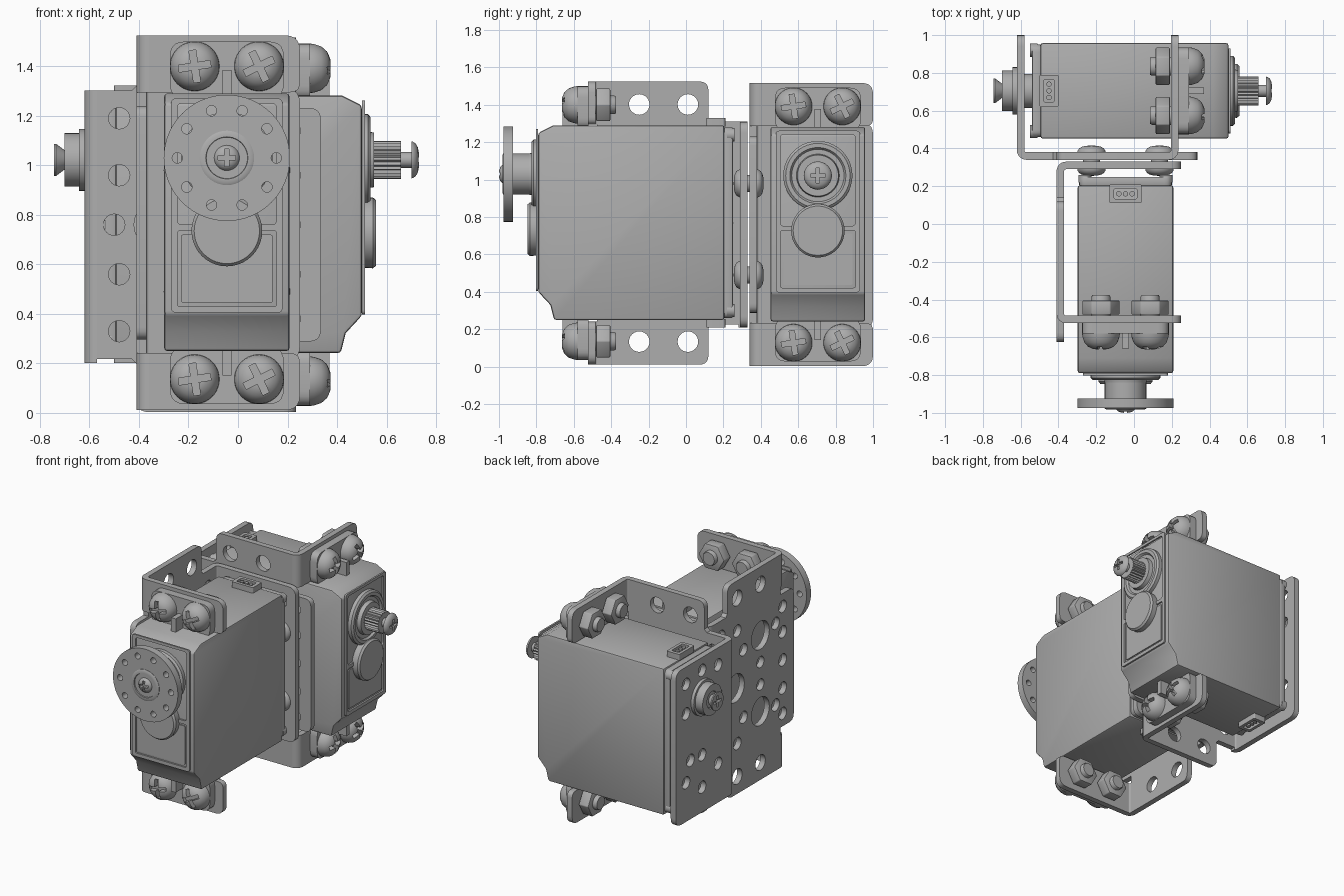
import bpy, bmesh, math
from mathutils import Matrix, Vector

if "Cube" in bpy.data.objects:
    bpy.data.objects.remove(bpy.data.objects["Cube"])

grey = bpy.data.materials.new("grey")
grey.use_nodes = True
grey.diffuse_color = (0.42, 0.42, 0.42, 1)
grey.node_tree.nodes["Principled BSDF"].inputs["Base Color"].default_value = grey.diffuse_color

T = Matrix.Translation
FRONT = Matrix.Rotation(math.pi / 2, 4, "X")    # local z -> -y
BACK = Matrix.Rotation(-math.pi / 2, 4, "X")    # local z -> +y
SIDE = Matrix(((0, 0, 1), (1, 0, 0), (0, 1, 0))).to_4x4()   # (u, v, w) -> (y, z, x)
CX, CZ, AXIS = -0.045, 0.768, 1.03              # unit centre and output height


def link(name, mesh, matrix):
    ob = bpy.data.objects.new(name, mesh)
    bpy.context.collection.objects.link(ob)
    ob.matrix_world = matrix
    return ob


def bake(ob, name):
    """Turn an object with its modifiers into a finished mesh."""
    dg = bpy.context.evaluated_depsgraph_get()
    mesh = bpy.data.meshes.new_from_object(ob.evaluated_get(dg))
    bpy.data.objects.remove(ob)
    mesh.name = name
    mesh.materials.clear()
    mesh.materials.append(grey)
    mesh.shade_smooth()
    mesh.set_sharp_from_angle(angle=math.radians(32))
    return mesh


def circle(x, y, r, n=24):
    return [(x + r * math.cos(i * math.tau / n), y + r * math.sin(i * math.tau / n)) for i in range(n)]


def rounded(points, steps=5):
    """Round every (x, y, radius) corner of an outline."""
    out = []
    for i, (x, y, r) in enumerate(points):
        p = Vector((x, y))
        if r == 0:
            out.append(p)
            continue
        a, b = (p + (Vector(q[:2]) - p).normalized() * r for q in (points[i - 1], points[(i + 1) % len(points)]))
        for s in range(steps + 1):
            t = s / steps
            out.append(a * (1 - t) ** 2 + p * 2 * t * (1 - t) + b * t * t)
    return out


def rect(x0, x1, y0, y1, r=0.0):
    return rounded([(x0, y0, r), (x1, y0, r), (x1, y1, r), (x0, y1, r)])


def sheet(name, outlines, w0, w1, bevel=0.0):
    """Fill the first outline, with the others as holes, from depth w0 to w1."""
    cu = bpy.data.curves.new(name, "CURVE")
    cu.dimensions, cu.fill_mode, cu.extrude = "2D", "BOTH", (w1 - w0) / 2
    for pts in outlines:
        sp = cu.splines.new("POLY")
        sp.points.add(len(pts) - 1)
        sp.use_cyclic_u = True
        for q, p in zip(sp.points, pts):
            q.co = (p[0], p[1], 0, 1)
    mesh = bake(link(name, cu, Matrix()), name)
    bpy.data.curves.remove(cu)
    bm = bmesh.new()
    bm.from_mesh(mesh)
    bmesh.ops.translate(bm, verts=bm.verts, vec=(0, 0, (w0 + w1) / 2))
    bmesh.ops.remove_doubles(bm, verts=bm.verts, dist=1e-5)
    if bevel:
        bmesh.ops.dissolve_limit(bm, angle_limit=0.01, verts=bm.verts, edges=bm.edges)
    bmesh.ops.recalc_face_normals(bm, faces=bm.faces)
    bm.to_mesh(mesh)
    bm.free()
    ob = link(name, mesh, Matrix())
    if bevel:
        mod = ob.modifiers.new("bevel", "BEVEL")
        mod.width, mod.segments, mod.limit_method = bevel, 2, "ANGLE"
    return bake(ob, name)


def lathe(name, profile, cutter=None):
    """Spin (radius, height) points about z."""
    bm = bmesh.new()
    vs = [bm.verts.new((r, 0, h)) for r, h in profile]
    es = [bm.edges.new(e) for e in zip(vs, vs[1:])]
    bmesh.ops.spin(bm, geom=vs + es, cent=(0, 0, 0), axis=(0, 0, 1), angle=math.tau, steps=40)
    bmesh.ops.remove_doubles(bm, verts=bm.verts, dist=1e-5)
    bmesh.ops.recalc_face_normals(bm, faces=bm.faces)
    mesh = bpy.data.meshes.new(name)
    bm.to_mesh(mesh)
    bm.free()
    ob = link(name, mesh, Matrix())
    if cutter:
        cut = link("cross_cutter", cutter, Matrix())
        cut.hide_render = True
        mod = ob.modifiers.new("cross", "BOOLEAN")
        mod.object, mod.solver = cut, "EXACT"
    mesh = bake(ob, name)
    if cutter:
        bpy.data.objects.remove(cut)
    return mesh


def cross(a, b, w0, w1):
    pts = [(b, -a), (b, a), (a, a), (a, b), (-a, b), (-a, a)]
    return sheet("cross", [pts + [(-x, -y) for x, y in pts]], w0, w1)


def bend(name, a0, z0, z1):
    arc = [(math.cos(a0 + i * math.pi / 12), math.sin(a0 + i * math.pi / 12)) for i in range(7)]
    pts = [(0.05 * c, 0.05 * s) for c, s in arc] + [(0.01 * c, 0.01 * s) for c, s in reversed(arc)]
    return sheet(name, [pts], z0, z1)


def dome(r, h):
    return [(0, 0), (r, 0), (r * 0.98, h * 0.2), (r * 0.88, h * 0.55), (r * 0.68, h * 0.82), (r * 0.4, h * 0.97), (0, h)]


def flip(z):
    return 2 * CZ - z


# Servo case
case_pts = [(-.79, .40, 0), (-.725, .33, 0), (-.705, .25, 0), (.205, .25, 0), (.205, 1.29, 0), (-.71, 1.29, 0), (-.79, 1.25, 0)]
parts = [("servo_case", sheet("servo_case", [rounded(case_pts)], CX - .253, CX + .253, .012), SIDE)]
parts.append(("rear_cover", sheet("rear_cover", [rect(CX - .245, CX + .245, .26, 1.28, .04)], -.25, -.2, .008), FRONT))
corner = lathe("case_screw", [(0, 0), (.035, 0), (.035, .04), (0, .04)])
parts += [("case_screw", corner, T((CX + sx * .215, .22, z)) @ BACK) for sx in (-1, 1) for z in (.3, 1.24)]

# Raised frame and pad on the servo face
frame = sheet("face_frame", [rect(CX - .225, CX + .225, .405, 1.27, .02), rect(CX - .2, CX + .2, .43, .735, .01),
                             rect(CX - .2, CX + .2, .76, 1.25, .02)], .79, .802)
pad = sheet("face_pad", [rect(CX - .185, CX + .185, .445, .72, .01)], .79, .797)
parts += [("face_frame", frame, FRONT), ("face_pad", pad, FRONT)]

# Output boss and round cap
boss = lathe("output_boss", [(0, 0), (.185, 0), (.185, .025), (.172, .036), (.15, .036), (.14, .022), (.115, .022), (.11, .05), (0, .05)])
cap = lathe("round_cap", [(0, 0), (.14, 0), (.143, .045), (.132, .058), (0, .058)])
parts += [("output_boss", boss, T((CX, -.79, AXIS)) @ FRONT), ("round_cap", cap, T((CX, -.79, .735)) @ FRONT)]

# Cable sockets on the top and underside
socket = sheet("cable_socket", [rect(-.085, .085, -.05, .05, .01), rect(-.06, .06, -.028, .028, .01)], 0, .045)
pin = lathe("socket_pin", [(0, 0), (.014, 0), (.014, .04), (0, .04)])
for z, turn in ((1.285, 0), (.255, math.pi)):
    M = T((CX, .16, z)) @ Matrix.Rotation(turn, 4, "X")
    parts.append(("cable_socket", socket, M))
    parts += [("socket_pin", pin, M @ T((i * .035, 0, 0))) for i in (-1, 0, 1)]

# Mounting ears, ribs, bent tabs and their fasteners
head = lathe("screw_head", dome(.1, .085), cross(.014, .065, .045, .12))
nut = sheet("nut", [circle(0, 0, .1, 6)], .405, .48, .006)
stud = lathe("screw_end", [(0, .375), (.045, .375), (.05, .385), (.05, .6), (0, .6)])
for top in (True, False):
    z = (lambda v: v) if top else flip
    lo, hi = sorted((z(1.27), z(1.5)))
    parts.append(("mounting_ear", sheet("mounting_ear", [rect(CX - .23, CX + .23, lo, hi, .06)], .52, .58), FRONT))
    lo, hi = sorted((z(1.27), z(1.385)))
    parts.append(("ear_rib", sheet("ear_rib", [rect(CX - .018, CX + .018, lo, hi)], .57, .66), FRONT))
    lo, hi = sorted((z(1.295), z(1.525)))
    tab = rounded([(-.36, z(1.295), 0), (.25, z(1.295), .04), (.25, z(1.525), .06), (-.36, z(1.525), 0)])
    parts.append(("bracket_tab", sheet("bracket_tab", [tab], .485, .525), FRONT))
    parts.append(("tab_bend", bend("tab_bend", math.pi, lo, hi), T((-.36, -.475, 0))))
    for i, x in enumerate((CX - .13, CX + .13)):
        spot = T((x, 0, z(1.4))) @ FRONT
        parts.append(("screw_head", head, spot @ T((0, 0, .58)) @ Matrix.Rotation(.15 + .3 * i, 4, "Z")))
        parts += [("nut", nut, spot), ("screw_end", stud, spot)]

# Bracket side plate
half = [(.28, 1.31, 0), (.14, 1.31, 0), (.12, 1.33, 0), (.12, 1.525, .05), (-.475, 1.525, 0), (-.475, 1.24, 0), (-.625, 1.24, .05)]
outline = rounded(half + [(y, flip(z), r) for y, z, r in reversed(half)])
holes = [circle(.03, CZ, .1), circle(.21, CZ, .043), circle(-.5, CZ, .043)]
for s in (-1, 1):
    holes += [circle(y, CZ + s * .634, .055) for y in (-.25, .01)]
    holes += [circle(-.25, CZ + s * .27, .1), circle(-.25, CZ + s * .08, .04)]
    holes += [circle(y, CZ + s * d, .043) for y, d in ((-.5, .2), (-.5, .38), (-.42, .29), (-.06, .24), (.01, .4), (.19, .2), (.19, .43))]
parts.append(("bracket_side", sheet("bracket_side", [outline] + holes, -.41, -.37), SIDE))

# Bracket back plate and bend
back = rounded([(-.36, .21, 0), (.25, .21, .06), (.25, 1.31, .06), (-.36, 1.31, 0)])
spots = [(0, .45), (0, -.15), (0, -.38), (.18, .21), (-.18, .21), (.18, -.28), (-.18, -.28), (.13, -.14), (.18, .42), (-.18, .42)]
plate = sheet("bracket_back", [back] + [circle(CX + x, CZ + z, .043) for x, z in spots], -.33, -.29)
parts += [("bracket_back", plate, FRONT), ("back_bend", bend("back_bend", math.pi / 2, .21, 1.31), T((-.36, .28, 0)))]

# Both servo units, the second turned to the left
units = {"front": Matrix(), "rear": T((-.29, .75, -.008)) @ Matrix.Rotation(math.pi / 2, 4, "Z")}
for unit, M in units.items():
    for name, mesh, P in parts:
        link(unit + "_" + name, mesh, M @ P)

# Button bolts joining the two brackets
button = lathe("button_bolt", [(0, -.05)] + [(.045, -.05)] + [(.045, 0)] + dome(.075, .035)[1:])
for x in (CX - .18, CX + .18):
    for z in (.49, .98):
        link("inner_button_bolt", button, T((x, .29, z)) @ FRONT)
        link("outer_button_bolt", button, T((x, .38, z)) @ BACK)

# Horn on the front servo
horn = sheet("horn_disc", [circle(0, 0, .255, 64)] + [circle(*p, .021, 16) for p in circle(0, 0, .2, 10)], .135, .185)
hub = lathe("horn_hub", [(0, .03), (.11, .03), (.11, .187), (.1, .192), (.085, .192), (.08, .17), (0, .17)])
small = lathe("small_screw", dome(.055, .04), cross(.009, .035, .02, .06))
M = T((CX, -.79, AXIS)) @ FRONT
link("horn_disc", horn, M)
link("horn_hub", hub, M)
link("horn_screw", small, M @ T((0, 0, .17)))

# Splined shaft and screw on the rear servo
M = units["rear"] @ T((CX, -.79, AXIS)) @ FRONT
teeth = [(p[0] * k, p[1] * k) for i, p in enumerate(circle(0, 0, .077, 48)) for k in [1 - .12 * (i % 2)]]
link("spline_shaft", sheet("spline_shaft", [teeth], .04, .158), M)
link("shaft_screw_neck", lathe("shaft_screw_neck", [(0, .15), (.032, .15), (.032, .21), (0, .21)]), M)
shaft_head = lathe("shaft_screw", dome(.075, .032), cross(.009, .04, .012, .06))
link("shaft_screw", shaft_head, M @ T((0, 0, .2)))

# Idler on the back of the rear servo
M = units["rear"] @ T((CX, .33, AXIS)) @ BACK
link("idler_hub", lathe("idler_hub", [(0, -.09), (.09, -.09), (.09, 0), (.125, 0), (.125, .022), (.108, .022), (.108, .08), (.06, .08), (.055, .07), (0, .07)]), M)
idler_head = lathe("idler_screw", [(0, 0), (.035, 0), (.065, .04), (.065, .048), (0, .048)], cross(.009, .04, .025, .08))
link("idler_screw", idler_head, M @ T((0, 0, .075)))
